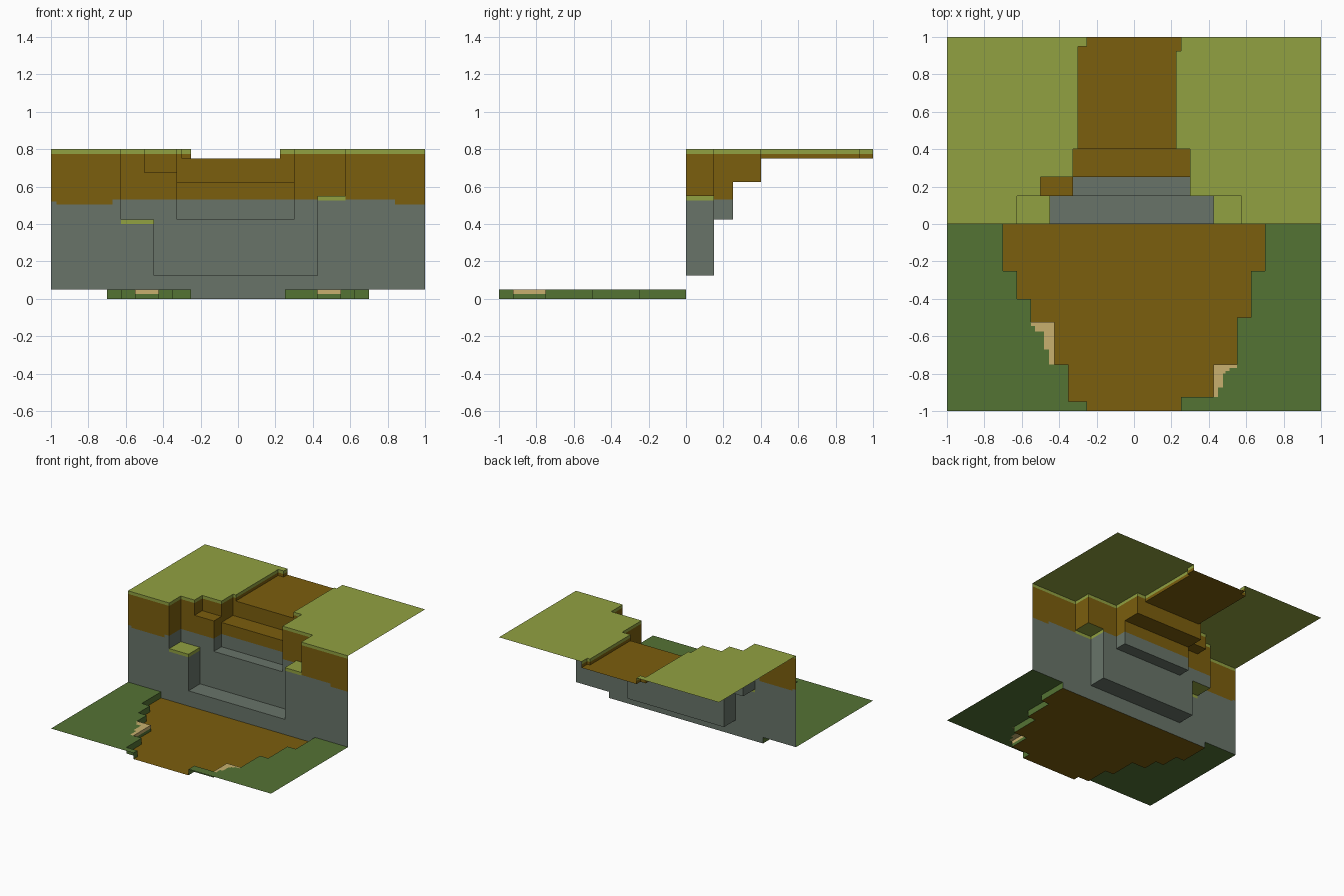
import bpy, bmesh

if "Cube" in bpy.data.objects:
    bpy.data.objects.remove(bpy.data.objects["Cube"])

# ---- colours (sRGB bytes turned into linear diffuse colours)
def lin(c):
    c /= 255
    return c / 12.92 if c <= 0.04045 else ((c + 0.055) / 1.055) ** 2.4

PALETTE = {"meadow_green": (145, 161, 65), "bank_green": (84, 115, 52),
           "dirt_brown": (123, 94, 13), "sand_tan": (200, 176, 110),
           "stone_grey": (104, 116, 105)}
MATS = {}
for name, rgb in PALETTE.items():
    MATS[name] = bpy.data.materials.new(name)
    MATS[name].diffuse_color = (*[lin(c) for c in rgb], 1)
ORDER = list(PALETTE)

# ---- ground regions: x0, x1, y0, y1, height, colour, part (later ones win)
regions = [(-1, 1, 0, 1, 0.8, "meadow_green", "plateau"),
           (-1, 1, -1, 0, 0.05, "bank_green", "lower_bank")]

# sand corners, each made of ragged strips on the bank
for x0, x1, y0, y1 in [(-.55, -.425, -.545, -.525), (-.53, -.425, -.575, -.545),
                       (-.48, -.425, -.67, -.575), (-.455, -.425, -.75, -.67),
                       (.425, .55, -.77, -.75), (.425, .51, -.785, -.77),
                       (.425, .49, -.80, -.785), (.425, .475, -.875, -.80),
                       (.425, .45, -.925, -.875)]:
    regions.append((x0, x1, y0, y1, 0.05, "sand_tan", "lower_bank"))

# pool bed: stepped left and right shores
left_shore = [(.70, -.25), (.625, -.4), (.55, -.525), (.425, -.75), (.35, -.95), (.25, -1)]
right_shore = [(.70, -.25), (.625, -.5), (.55, -.75), (.425, -.925), (.25, -1)]
for side, shore in ((-1, left_shore), (1, right_shore)):
    top = 0
    for w, bottom in shore:
        regions.append((min(0, side * w), max(0, side * w), bottom, top, 0,
                        "dirt_brown", "pool_bed"))
        top = bottom

# stream bed and falls steps cut into the plateau
regions += [(-.30, .225, .4, 1, .75, "dirt_brown", "stream_bed"),
            (.225, .25, .925, 1, .75, "dirt_brown", "stream_bed"),
            (-.30, -.25, .95, 1, .8, "meadow_green", "plateau"),
            (-.325, .30, .25, .4, .625, "dirt_brown", "falls_steps"),
            (-.325, .30, .15, .25, .425, "stone_grey", "falls_steps"),
            (-.50, -.325, .15, .25, .675, "dirt_brown", "falls_steps"),
            (-.45, .425, 0, .15, .125, "stone_grey", "falls_steps"),
            (-.625, -.45, 0, .15, .425, "meadow_green", "grass_ledges"),
            (.425, .575, 0, .15, .55, "meadow_green", "grass_ledges")]

def region_at(x, y):
    for r in reversed(regions):
        if r[0] < x < r[1] and r[2] < y < r[3]:
            return r

def dirt_base(x, y):
    """Ragged lower edge of the dirt layer on the cliff front."""
    if y == 0 and x < -.97:
        return .52
    if y == 0 and (x < -.67 or x > .84):
        return .505
    return .53

def wall_bands(high, low, x, y):
    """Split a wall into colour layers, from the top down."""
    z1, z0, colour = high[4], low[4], high[5]
    cuts = []
    if colour in ("meadow_green", "sand_tan"):
        cuts.append((z1 - .025, colour))
    if high[6] == "lower_bank":
        cuts.append((z0, "bank_green"))
    else:
        cuts += [(dirt_base(x, y), "dirt_brown"), (z0, "stone_grey")]
    for z, c in cuts:
        z = max(z, z0)
        if z < z1 - 1e-6:
            yield z, z1, c
            z1 = z

# ---- collect faces on the grid made by all region edges
xs = sorted({r[i] for r in regions for i in (0, 1)} | {-.97, -.67, .84})
ys = sorted({r[i] for r in regions for i in (2, 3)})
cells = {(i, j): region_at((xs[i] + xs[i + 1]) / 2, (ys[j] + ys[j + 1]) / 2)
         for i in range(len(xs) - 1) for j in range(len(ys) - 1)}
parts = {}

def add_wall(a, b, p, q):
    """Wall along p-q between cell a (left of p-q) and cell b (right of it)."""
    if b is None or a[4] == b[4]:
        return
    if a[4] < b[4]:
        a, b, p, q = b, a, q, p
    part = "bank_edges" if a[6] == "lower_bank" else "cliff_walls"
    for z0, z1, c in wall_bands(a, b, (p[0] + q[0]) / 2, (p[1] + q[1]) / 2):
        parts.setdefault(part, []).append(
            (c, [(*p, z0), (*q, z0), (*q, z1), (*p, z1)]))

for (i, j), r in cells.items():
    x0, x1, y0, y1 = xs[i], xs[i + 1], ys[j], ys[j + 1]
    parts.setdefault(r[6], []).append(
        (r[5], [(x0, y0, r[4]), (x1, y0, r[4]), (x1, y1, r[4]), (x0, y1, r[4])]))
    add_wall(r, cells.get((i + 1, j)), (x1, y0), (x1, y1))
    add_wall(r, cells.get((i, j + 1)), (x1, y1), (x0, y1))

# ---- build one object per part, merging flat same-coloured faces
for name, faces in parts.items():
    bm = bmesh.new()
    for colour, pts in faces:
        f = bm.faces.new([bm.verts.new(p) for p in pts])
        f.material_index = ORDER.index(colour)
    bmesh.ops.remove_doubles(bm, verts=bm.verts, dist=1e-5)
    bmesh.ops.dissolve_limit(bm, angle_limit=.02, verts=bm.verts, edges=bm.edges,
                             delimit={'MATERIAL'})
    mesh = bpy.data.meshes.new(name)
    bm.to_mesh(mesh)
    bm.free()
    for m in ORDER:
        mesh.materials.append(MATS[m])
    bpy.context.collection.objects.link(bpy.data.objects.new(name, mesh))

for m in bpy.data.materials:
    if m.users and not m.is_grease_pencil:
        m.use_nodes = True
        m.node_tree.nodes["Principled BSDF"].inputs["Base Color"].default_value = m.diffuse_color
